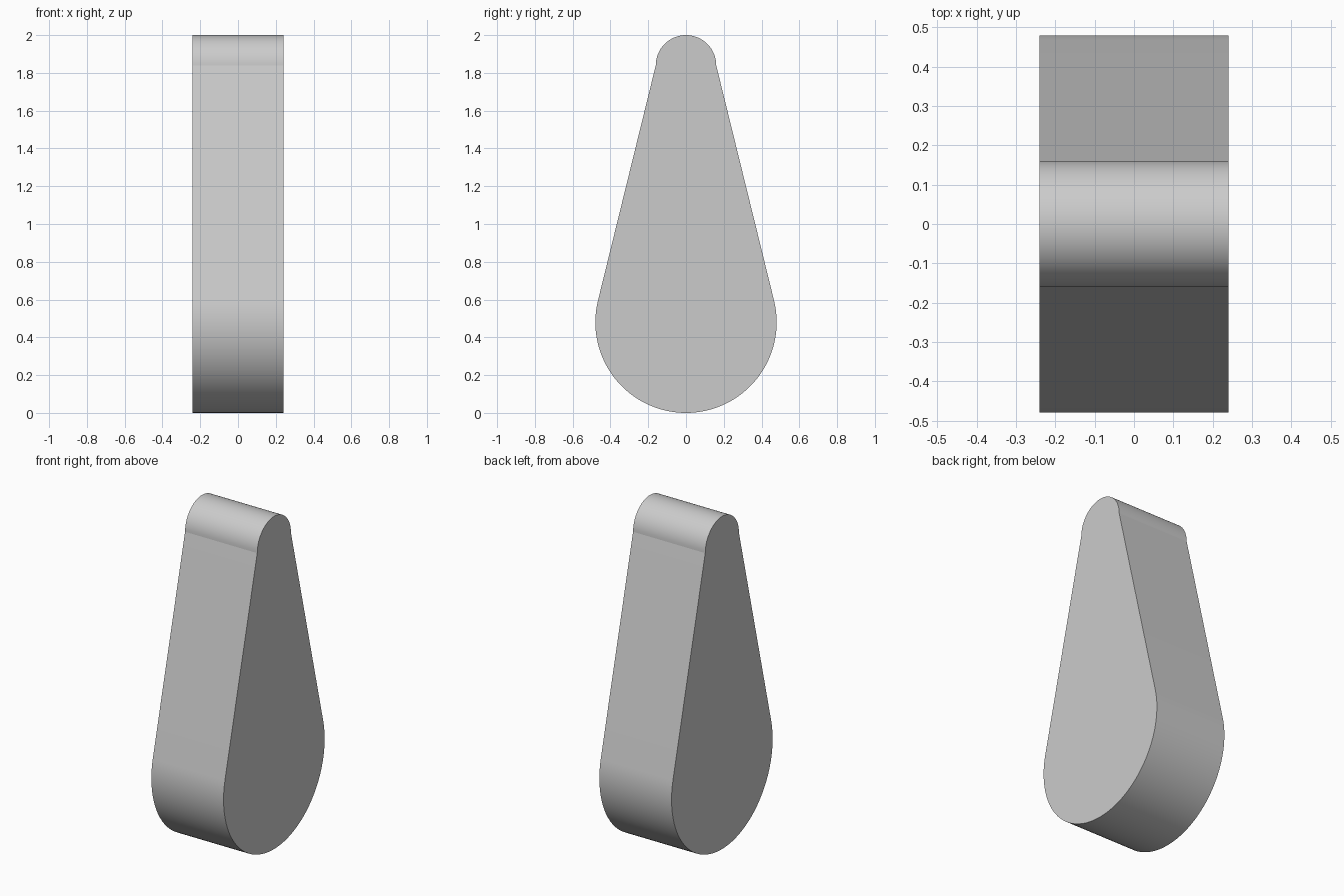
import bpy, bmesh
from math import sin, cos, acos, atan2, hypot, pi, radians

if "Cube" in bpy.data.objects:
    bpy.data.objects.remove(bpy.data.objects["Cube"])

HALF_WIDTH = 0.24
R_LOW, Z_LOW = 0.48, 0.48
R_TOP, Z_TOP = 0.16, 1.84


def arc(radius, z, start, end, steps):
    angles = [start + (end - start) * i / steps for i in range(steps + 1)]
    return [(radius * cos(a), z + radius * sin(a)) for a in angles]


# Teardrop profile: half-round tip, straight flanks tangent to the large round base
rise = Z_TOP - Z_LOW
tangent = atan2(rise, R_TOP) - acos(R_LOW / hypot(rise, R_TOP))
profile = arc(R_TOP, Z_TOP, 0, pi, 32)
profile += arc(R_LOW, Z_LOW, pi - tangent, 2 * pi + tangent, 64)

# Extrude the profile across x
bm = bmesh.new()
face = bm.faces.new([bm.verts.new((-HALF_WIDTH, y, z)) for y, z in profile])
result = bmesh.ops.extrude_face_region(bm, geom=[face], use_keep_orig=True)
moved = [v for v in result["geom"] if isinstance(v, bmesh.types.BMVert)]
bmesh.ops.translate(bm, verts=moved, vec=(2 * HALF_WIDTH, 0, 0))
bmesh.ops.recalc_face_normals(bm, faces=bm.faces)

mesh = bpy.data.meshes.new("teardrop_arm")
bm.to_mesh(mesh)
bm.free()
arm = bpy.data.objects.new("teardrop_arm", mesh)
bpy.context.collection.objects.link(arm)

# Smooth rounds, crisp rims and tip creases
bpy.context.view_layer.objects.active = arm
arm.select_set(True)
bpy.ops.object.shade_smooth_by_angle(angle=radians(10))
